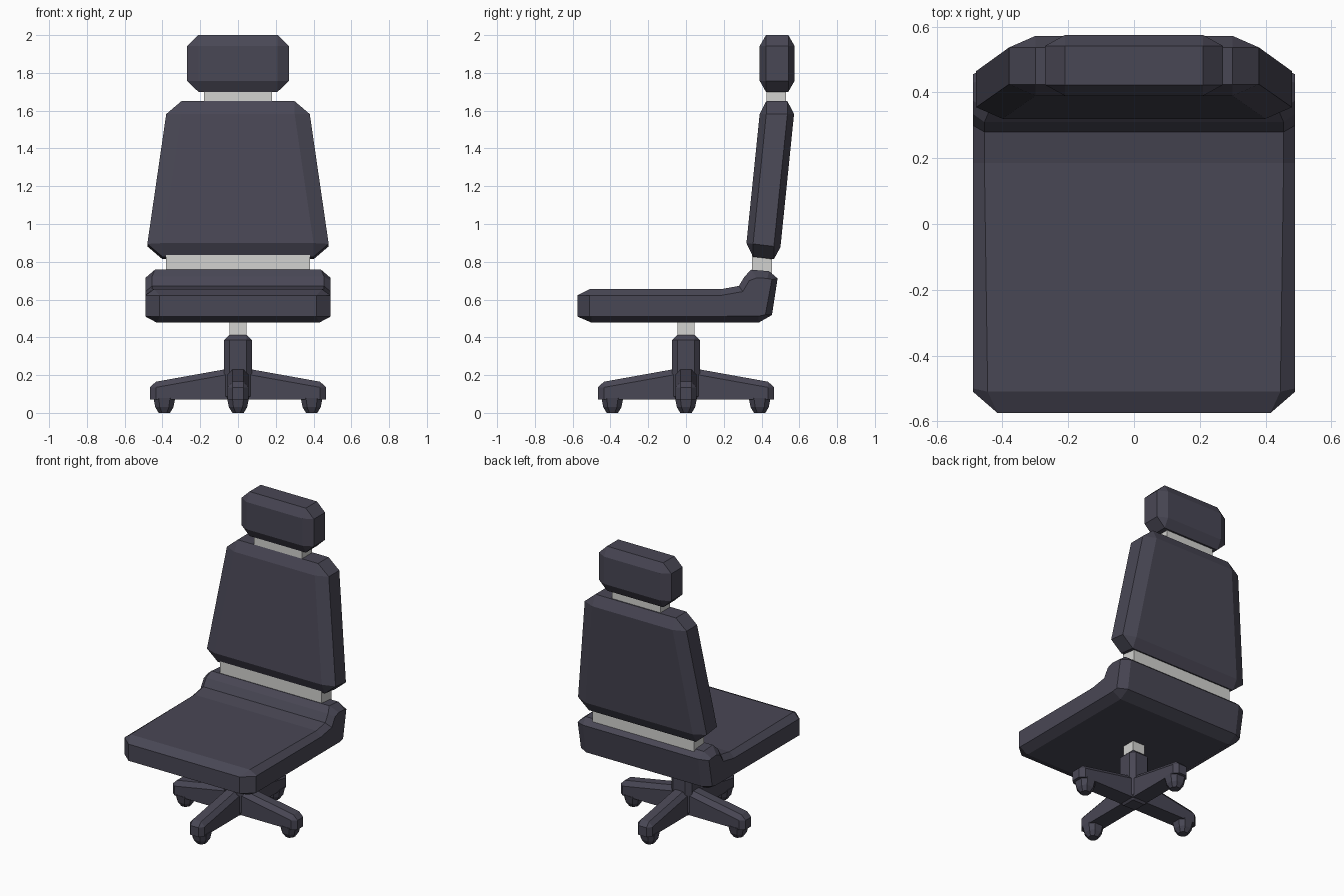
import bpy, bmesh, math
from mathutils import Matrix

if "Cube" in bpy.data.objects:
    bpy.data.objects.remove(bpy.data.objects["Cube"])


def material(name, rgb):
    m = bpy.data.materials.new(name)
    m.diffuse_color = (*rgb, 1)
    m.use_nodes = True
    m.node_tree.nodes["Principled BSDF"].inputs["Base Color"].default_value = m.diffuse_color
    return m


DARK = material("dark upholstery", (0.066, 0.063, 0.090))
LIGHT = material("light grey metal", (0.65, 0.65, 0.63))


def finish(name, bm, mat):
    bmesh.ops.recalc_face_normals(bm, faces=bm.faces[:])
    me = bpy.data.meshes.new(name)
    bm.to_mesh(me)
    bm.free()
    me.materials.append(mat)
    ob = bpy.data.objects.new(name, me)
    bpy.context.collection.objects.link(ob)
    return ob


def hull(name, points, mat, matrix=Matrix()):
    bm = bmesh.new()
    for p in points:
        bm.verts.new(matrix @ Matrix.Translation(p).to_translation())
    bmesh.ops.convex_hull(bm, input=bm.verts[:])
    bmesh.ops.delete(bm, geom=[v for v in bm.verts if not v.link_faces], context='VERTS')
    bmesh.ops.dissolve_limit(bm, angle_limit=math.radians(1), verts=bm.verts[:], edges=bm.edges[:])
    return finish(name, bm, mat)


def chamfer_block(name, bottom, top, inset, mat=DARK, tilt=0):
    """Chamfered block; each end is (half width, y front, y back, z)."""
    ix, iy, iz = inset
    pts = []
    for (w, y0, y1, z), d in ((bottom, 1), (top, -1)):
        for s in (-1, 1):
            for ya, yb in ((y0, y0 + iy), (y1, y1 - iy)):
                t = tilt if d > 0 else 0
                za, zb = (z - t * (y - (y0 + y1) / 2) for y in (ya, yb))
                pts += [(s * (w - ix), ya, za + d * iz),
                        (s * w, yb, zb + d * iz),
                        (s * (w - ix), yb, zb)]
    return hull(name, pts, mat)


def box(name, w, y0, y1, z0, z1):
    return hull(name, [(x, y, z) for x in (-w, w) for y in (y0, y1) for z in (z0, z1)], LIGHT)


# Headrest, backrest and the light connectors
chamfer_block("headrest", (.27, .39, .575, 1.70), (.27, .39, .575, 2.0), (.06, .033, .058))
box("neck_connector", .18, .425, .53, 1.62, 1.73)
chamfer_block("backrest", (.48, .32, .50, .82), (.38, .39, .572, 1.65), (.08, .035, .068), tilt=.12)
box("lumbar_connector", .38, .35, .455, .72, .86)

# Seat: L profile (y, z, half width) with an inset profile on each side (y, z)
outer = [(-.575, .51, .415), (-.575, .622, .415), (-.51, .655, .445), (.185, .655, .455),
         (.28, .672, .455), (.31, .722, .455), (.345, .758, .44), (.44, .75, .44),
         (.485, .712, .43), (.455, .518, .43), (.385, .478, .43), (-.50, .478, .43)]
inner = [(-.51, .51), (-.51, .622), (-.50, .622), (.185, .622), (.30, .642), (.335, .70),
         (.375, .715), (.43, .712), (.455, .706), (.42, .52), (.385, .512), (-.50, .51)]
bm = bmesh.new()
rings = [[bm.verts.new((-.49, y, z)) for y, z in inner],
         [bm.verts.new((-x, y, z)) for y, z, x in outer],
         [bm.verts.new((x, y, z)) for y, z, x in outer],
         [bm.verts.new((.49, y, z)) for y, z in inner]]
n = len(outer)
for a, b in zip(rings, rings[1:]):
    for i in range(n):
        j = (i + 1) % n
        bm.faces.new((a[i], a[j], b[j], b[i]))
bm.faces.new(rings[0])
bm.faces.new(rings[-1])
finish("seat", bm, DARK)

# Central column and lift post
box("lift_post", .045, -.045, .045, .38, .50)
chamfer_block("column", (.075, -.075, .075, .06), (.075, -.075, .075, .413), (.03, .03, .028))

# Four base arms with casters
for k, side in enumerate(("right", "back", "left", "front")):
    rot = Matrix.Rotation(k * math.pi / 2, 4, 'Z')
    arm, wheel = [], []
    for s in (-1, 1):
        arm += [(0, s * .055, .072), (0, s * .055, .213), (0, s * .03, .243),
                (.435, s * .055, .072), (.435, s * .055, .135), (.435, s * .03, .165),
                (.466, s * .03, .072), (.466, s * .03, .135)]
        for t in (-1, 1):
            for h, c, z in ((.058, .03, .08), (.048, .024, .03), (.03, .012, 0)):
                wheel += [(.39 + s * h, t * c, z), (.39 + s * c, t * h, z)]
    hull("base_arm_" + side, arm, DARK, rot)
    hull("caster_" + side, wheel, DARK, rot)
